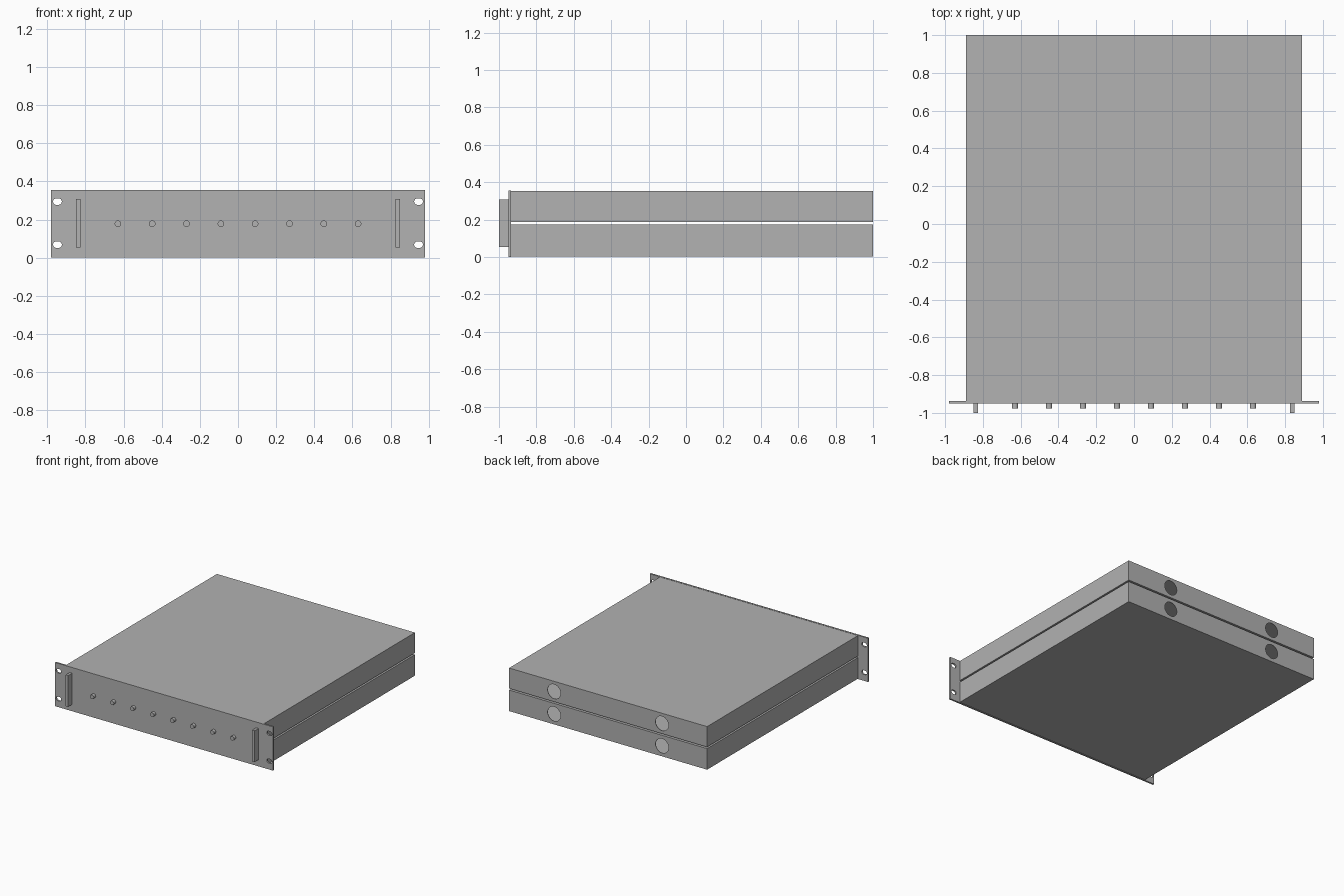
import bpy, bmesh, math
from mathutils import Vector

if "Cube" in bpy.data.objects:
    bpy.data.objects.remove(bpy.data.objects["Cube"], do_unlink=True)

grey = bpy.data.materials.new("sheet_metal_grey")
grey.use_nodes = True
grey.diffuse_color = (0.445, 0.445, 0.445, 1)
grey.node_tree.nodes["Principled BSDF"].inputs["Base Color"].default_value = grey.diffuse_color


def prism(name, outline, y0, y1):
    """Extrude an x-z outline from y0 to y1."""
    bm = bmesh.new()
    face = bm.faces.new([bm.verts.new((x, y0, z)) for x, z in outline])
    side = bmesh.ops.extrude_face_region(bm, geom=[face])["geom"]
    moved = [v for v in side if isinstance(v, bmesh.types.BMVert)]
    bmesh.ops.translate(bm, verts=moved, vec=Vector((0, y1 - y0, 0)))
    bmesh.ops.recalc_face_normals(bm, faces=bm.faces)
    mesh = bpy.data.meshes.new(name)
    bm.to_mesh(mesh)
    bm.free()
    mesh.materials.append(grey)
    obj = bpy.data.objects.new(name, mesh)
    bpy.context.collection.objects.link(obj)
    return obj


def rect(x0, x1, z0, z1):
    return [(x0, z0), (x1, z0), (x1, z1), (x0, z1)]


def slot(x, z, r, stretch=0.0, n=24):
    """Circle, or a rounded slot when stretched sideways."""
    pts = []
    for i in range(n):
        a = 2 * math.pi * (i + 0.5) / n
        c = math.cos(a)
        pts.append((x + r * c + math.copysign(stretch, c), z + r * math.sin(a)))
    return pts


def apply(obj, mod):
    bpy.context.view_layer.objects.active = obj
    bpy.ops.object.modifier_apply(modifier=mod.name)


def cut(obj, outline, y0, y1):
    cutter = prism("cutter", outline, y0, y1)
    cutter.hide_render = True
    mod = obj.modifiers.new("hole", "BOOLEAN")
    mod.operation = "DIFFERENCE"
    mod.solver = "EXACT"
    mod.object = cutter
    apply(obj, mod)
    bpy.data.objects.remove(cutter, do_unlink=True)


# Front panel with rounded mounting slots
panel = prism("front_panel", rect(-0.98, 0.98, 0, 0.355), -0.95, -0.936)
for x in (-0.947, 0.947):
    for z in (0.068, 0.294):
        cut(panel, slot(x, z, 0.017, 0.006), -1.0, -0.9)

# Two hollow sheet-metal trays with cable holes in the back
for name, z0, z1 in (("lower_tray", 0.003, 0.174), ("upper_tray", 0.187, 0.353)):
    tray = prism(name, rect(-0.89, 0.89, z0, z1), -0.936, 1.0)
    shell = tray.modifiers.new("shell", "SOLIDIFY")
    shell.thickness = 0.006
    shell.offset = -1
    apply(tray, shell)
    for x in (-0.485, 0.485):
        cut(tray, slot(x, (z0 + z1) / 2, 0.058, n=32), 0.95, 1.05)

# Handles
for side, x in (("right", -0.838), ("left", 0.838)):
    prism(side + "_handle", rect(x - 0.011, x + 0.011, 0.054, 0.308), -1.0, -0.95)

# Row of round buttons
for i in range(8):
    button = prism(f"button_{i + 1}", slot(-0.63 + i * 0.18, 0.178, 0.017), -0.976, -0.95)
    bpy.ops.object.select_all(action="DESELECT")
    button.select_set(True)
    bpy.context.view_layer.objects.active = button
    bpy.ops.object.shade_smooth_by_angle(angle=math.radians(35))
